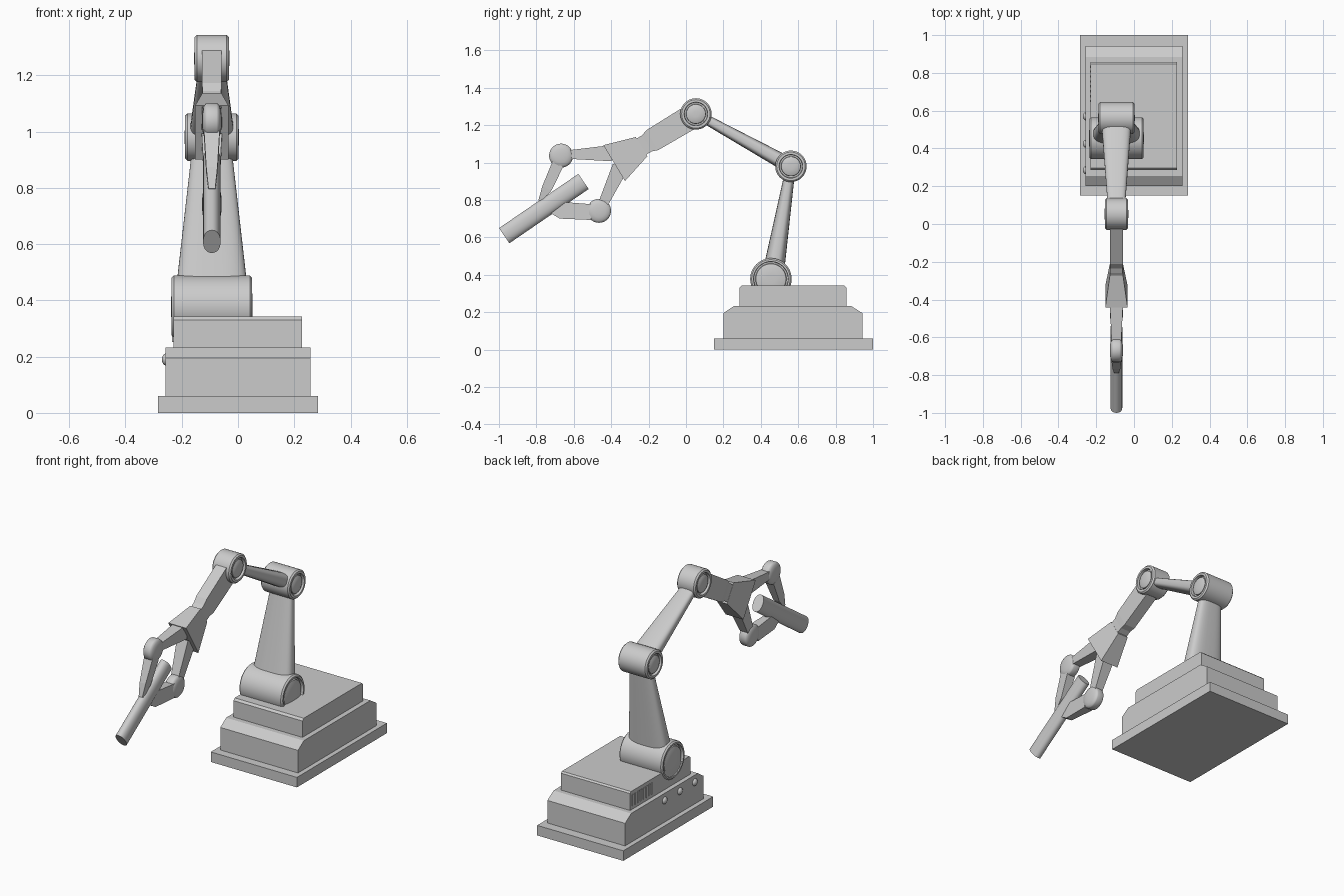
import bpy, bmesh, math

if "Cube" in bpy.data.objects:
    bpy.data.objects.remove(bpy.data.objects["Cube"])

CX = -0.093  # centre plane of the arm
SQUARE = [(1, 1), (-1, 1), (-1, -1), (1, -1)]


def rounded(p, n=40):
    """Unit superellipse; p = 2 is a circle, higher is boxier."""
    pts = []
    for i in range(n):
        a = 2 * math.pi * i / n
        c, s = math.cos(a), math.sin(a)
        pts.append((math.copysign(abs(c) ** (2 / p), c), math.copysign(abs(s) ** (2 / p), s)))
    return pts


def loft_rings(name, rings, smooth=False):
    """Skin matching closed rings of points and cap both ends."""
    bm = bmesh.new()
    vr = [[bm.verts.new(p) for p in r] for r in rings]
    n = len(vr[0])
    for a, b in zip(vr, vr[1:]):
        for i in range(n):
            j = (i + 1) % n
            bm.faces.new((a[i], a[j], b[j], b[i]))
    bm.faces.new(vr[0])
    bm.faces.new(vr[-1])
    bmesh.ops.recalc_face_normals(bm, faces=bm.faces)
    me = bpy.data.meshes.new(name)
    bm.to_mesh(me)
    bm.free()
    ob = bpy.data.objects.new(name, me)
    bpy.context.collection.objects.link(ob)
    if smooth:
        bpy.ops.object.select_all(action='DESELECT')
        ob.select_set(True)
        bpy.context.view_layer.objects.active = ob
        bpy.ops.object.shade_smooth_by_angle(angle=math.radians(35))
    return ob


def limb(name, sections, shape=SQUARE, smooth=False):
    """Sections are (y, z, half thickness, half width along x)."""
    dy, dz = sections[-1][0] - sections[0][0], sections[-1][1] - sections[0][1]
    length = math.hypot(dy, dz)
    ny, nz = -dz / length, dy / length
    rings = [[(CX + u * hx, y + v * hn * ny, z + v * hn * nz) for u, v in shape]
             for y, z, hn, hx in sections]
    return loft_rings(name, rings, smooth)


def turned(name, y, z, profile, cx=CX, n=48):
    """Revolve (x offset, radius) pairs round an axis along x."""
    rings = [[(cx + x, y + r * math.cos(2 * math.pi * i / n), z + r * math.sin(2 * math.pi * i / n))
              for i in range(n)] for x, r in profile]
    return loft_rings(name, rings, True)


def joint(name, y, z, half, r, ri):
    """Joint drum with a grooved ring and a domed cap on each end."""
    side = [(half, ri * 0.3), (half - 0.002, ri * 0.7), (half - 0.008, ri * 0.97),
            (half - 0.02, ri), (half - 0.02, ri + 0.008), (half - 0.002, ri + 0.01),
            (half - 0.002, r - 0.008), (half - 0.01, r)]
    turned(name, y, z, side + [(-x, q) for x, q in reversed(side)])


def prism(name, x0, x1, profile):
    loft_rings(name, [[(x, y, z) for y, z in profile] for x in (x0, x1)])


def box(name, x0, x1, y0, y1, z0, z1):
    prism(name, x0, x1, [(y0, z0), (y1, z0), (y1, z1), (y0, z1)])


# Stepped base
box("base_plate", -0.285, 0.285, 0.15, 1.0, 0, 0.06)
prism("base_body", -0.257, 0.257, [(0.2, 0.06), (0.2, 0.195), (0.255, 0.232),
                                   (0.885, 0.232), (0.943, 0.195), (0.943, 0.06)])
prism("base_top", -0.23, 0.227, [(0.285, 0.23), (0.285, 0.33), (0.297, 0.342),
                                 (0.848, 0.342), (0.857, 0.333), (0.857, 0.23)])

# Vents and indicator lamps on the left side
for i in range(8):
    y = 0.645 + i * 0.026
    box(f"vent_{i + 1}", -0.234, -0.225, y, y + 0.012, 0.252, 0.32)
for i, y in enumerate((0.285, 0.425, 0.57)):
    turned(f"lamp_{i + 1}", y, 0.19,
           [(0.01, 0.021), (-0.004, 0.021), (-0.01, 0.017), (-0.014, 0.01), (-0.016, 0.003)],
           cx=-0.255, n=24)

# Joints
joint("shoulder_joint", 0.454, 0.378, 0.145, 0.111, 0.083)
joint("elbow_joint", 0.561, 0.98, 0.097, 0.084, 0.053)
joint("wrist_joint", 0.053, 1.26, 0.063, 0.084, 0.053)

# Arm segments
limb("lower_arm", [(0.465, 0.40, 0.058, 0.132), (0.556, 0.95, 0.027, 0.069)], rounded(3), True)
limb("upper_arm", [(0.545, 0.989, 0.042, 0.08), (0.085, 1.243, 0.025, 0.045)], rounded(3), True)
limb("forearm", [(0.03, 1.246, 0.066, 0.035), (-0.18, 1.12, 0.062, 0.035),
                 (-0.21, 1.102, 0.05, 0.033), (-0.256, 1.075, 0.05, 0.033)])
limb("palm", [(-0.238, 1.085, 0.06, 0.034), (-0.384, 0.997, 0.112, 0.059)])

# Gripper fingers
limb("upper_finger", [(-0.40, 1.05, 0.043, 0.036), (-0.66, 1.042, 0.02, 0.024)])
limb("lower_finger", [(-0.352, 0.975, 0.043, 0.036), (-0.45, 0.765, 0.025, 0.024)])
half_knob = [(0.035, 0.014), (0.033, 0.035), (0.029, 0.052), (0.022, 0.062), (0.017, 0.064)]
for name, y, z in (("upper_knuckle", -0.668, 1.037), ("lower_knuckle", -0.465, 0.742)):
    turned(name, y, z, half_knob + [(-x, r) for x, r in reversed(half_knob)])
limb("upper_fingertip", [(-0.685, 0.992, 0.032, 0.028), (-0.744, 0.862, 0.027, 0.02),
                         (-0.782, 0.795, 0.008, 0.012)])
limb("lower_fingertip", [(-0.504, 0.735, 0.042, 0.028), (-0.67, 0.745, 0.045, 0.02),
                         (-0.776, 0.768, 0.006, 0.012)])

# Rod held in the gripper
limb("held_rod", [(-0.972, 0.609, 0.049, 0.031), (-0.548, 0.899, 0.049, 0.031)], rounded(2.2), True)
